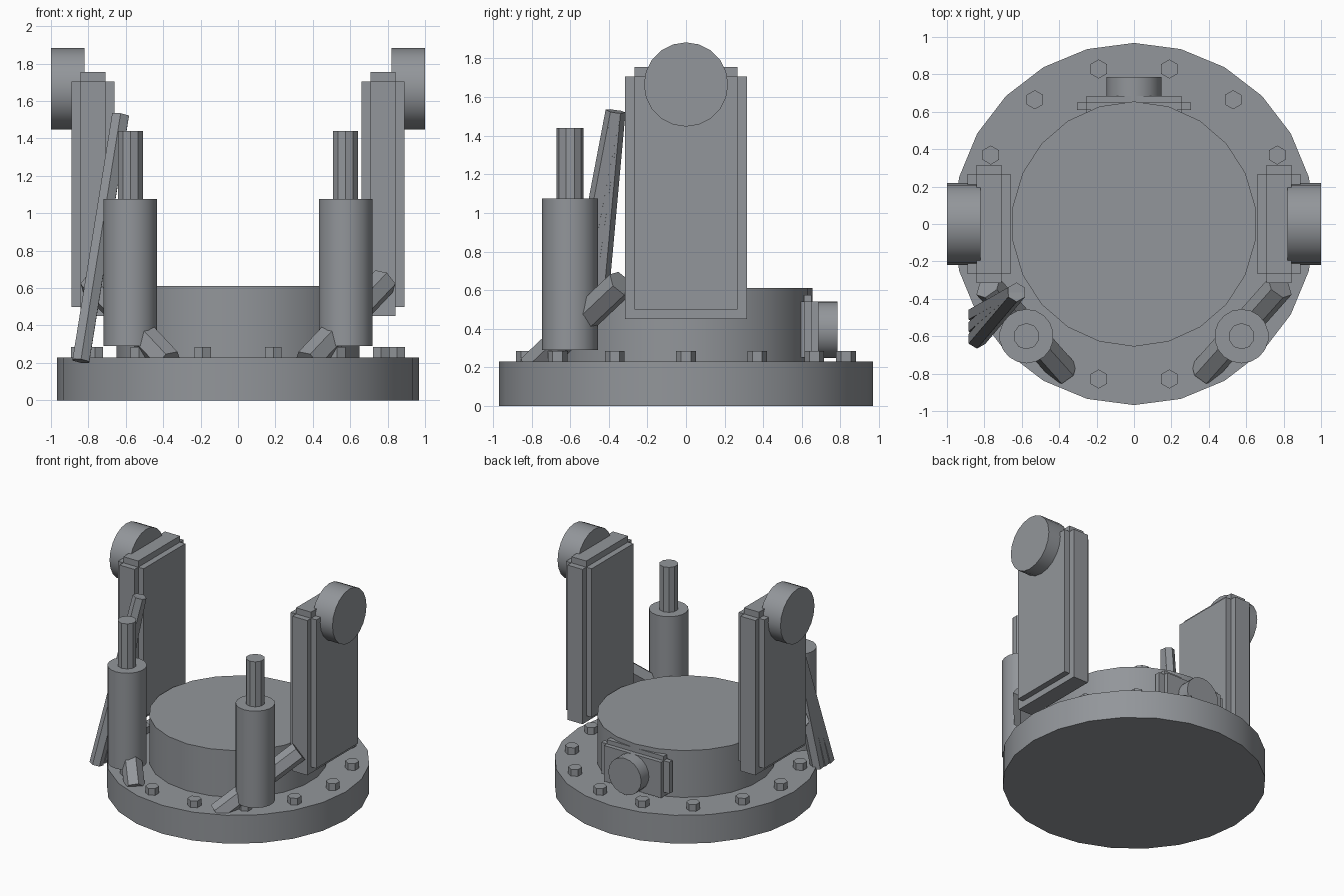
import bpy, bmesh, math
from mathutils import Vector, Matrix

if "Cube" in bpy.data.objects:
    bpy.data.objects.remove(bpy.data.objects["Cube"])

# Dark steel for every part
steel = bpy.data.materials.new("dark_steel")
steel.diffuse_color = (0.29, 0.305, 0.325, 1)
steel.use_nodes = True
steel.node_tree.nodes["Principled BSDF"].inputs["Base Color"].default_value = steel.diffuse_color


def finish(bm, name):
    mesh = bpy.data.meshes.new(name)
    bm.to_mesh(mesh)
    bm.free()
    mesh.materials.append(steel)
    mesh.polygons.foreach_set("use_smooth", [True] * len(mesh.polygons))
    mesh.set_sharp_from_angle(angle=math.radians(28))
    obj = bpy.data.objects.new(name, mesh)
    bpy.context.collection.objects.link(obj)
    return obj


def add_rod(bm, start, end, radius, sides):
    a, b = Vector(start), Vector(end)
    d = b - a
    turn = Vector((0, 0, 1)).rotation_difference(d).to_matrix().to_4x4()
    bmesh.ops.create_cone(bm, cap_ends=True, segments=sides, radius1=radius, radius2=radius,
                          depth=d.length, matrix=Matrix.Translation((a + b) / 2) @ turn)


def rod(name, start, end, radius, sides):
    bm = bmesh.new()
    add_rod(bm, start, end, radius, sides)
    return finish(bm, name)


def stepped_block(name, xs, ys, zs, step):
    # Three crossed boxes, each reaching the full size along one axis only
    bm = bmesh.new()
    full = [Vector((xs[i], ys[i], zs[i])) for i in (0, 1)]
    for axis in range(3):
        lo = full[0] + Vector(step)
        hi = full[1] - Vector(step)
        lo[axis], hi[axis] = full[0][axis], full[1][axis]
        if axis == 1:
            lo.z = full[0].z
        bmesh.ops.create_cube(bm, size=1, matrix=Matrix.Translation((lo + hi) / 2)
                              @ Matrix.Diagonal((*(hi - lo), 1)))
    return finish(bm, name)


# Round base and raised drum
rod("base_disc", (0, 0, 0), (0, 0, 0.23), 0.968, 24)
rod("turntable_drum", (0, 0, 0.2), (0, 0, 0.61), 0.655, 22)

# Ring of hex bolts
bm = bmesh.new()
for k in range(14):
    a = k * math.tau / 14
    x, y = 0.85 * math.cos(a), 0.85 * math.sin(a)
    add_rod(bm, (x, y, 0.2), (x, y, 0.285), 0.051, 6)
finish(bm, "base_bolts")

for s, side in ((-1, "left"), (1, "right")):
    # Upright arm with pivot hub
    xs = sorted((s * 0.66, s * 0.89))
    stepped_block(side + "_arm", xs, (-0.315, 0.315), (0.45, 1.755), (0.048, 0.048, 0.05))
    rod(side + "_pivot_hub", (s * 0.82, 0, 1.665), (s, 0, 1.665), 0.218, 20)
    # Hydraulic piston
    rod(side + "_piston_barrel", (s * 0.575, -0.6, 0.29), (s * 0.575, -0.6, 1.075), 0.145, 18)
    rod(side + "_piston_rod", (s * 0.575, -0.6, 1.0), (s * 0.575, -0.6, 1.44), 0.07, 10)
    # Diagonal hex brace behind the piston
    rod(side + "_brace", (s * 0.37, -0.795, 0.2), (s * 0.78, -0.335, 0.635), 0.077, 6)

# Motor housing at the back
stepped_block("motor_housing", (-0.305, 0.305), (0.575, 0.685), (0.25, 0.575), (0.05, 0.035, 0.035))
rod("motor_cap", (0, 0.64, 0.395), (0, 0.785, 0.395), 0.147, 20)

# Bundle of cables fanning out from one upper point
for i, y in enumerate((-0.485, -0.55, -0.615)):
    rod("cable_%d" % (i + 1), (-0.84, y, 0.21), (-0.628, -0.365, 1.525), 0.052, 6)
